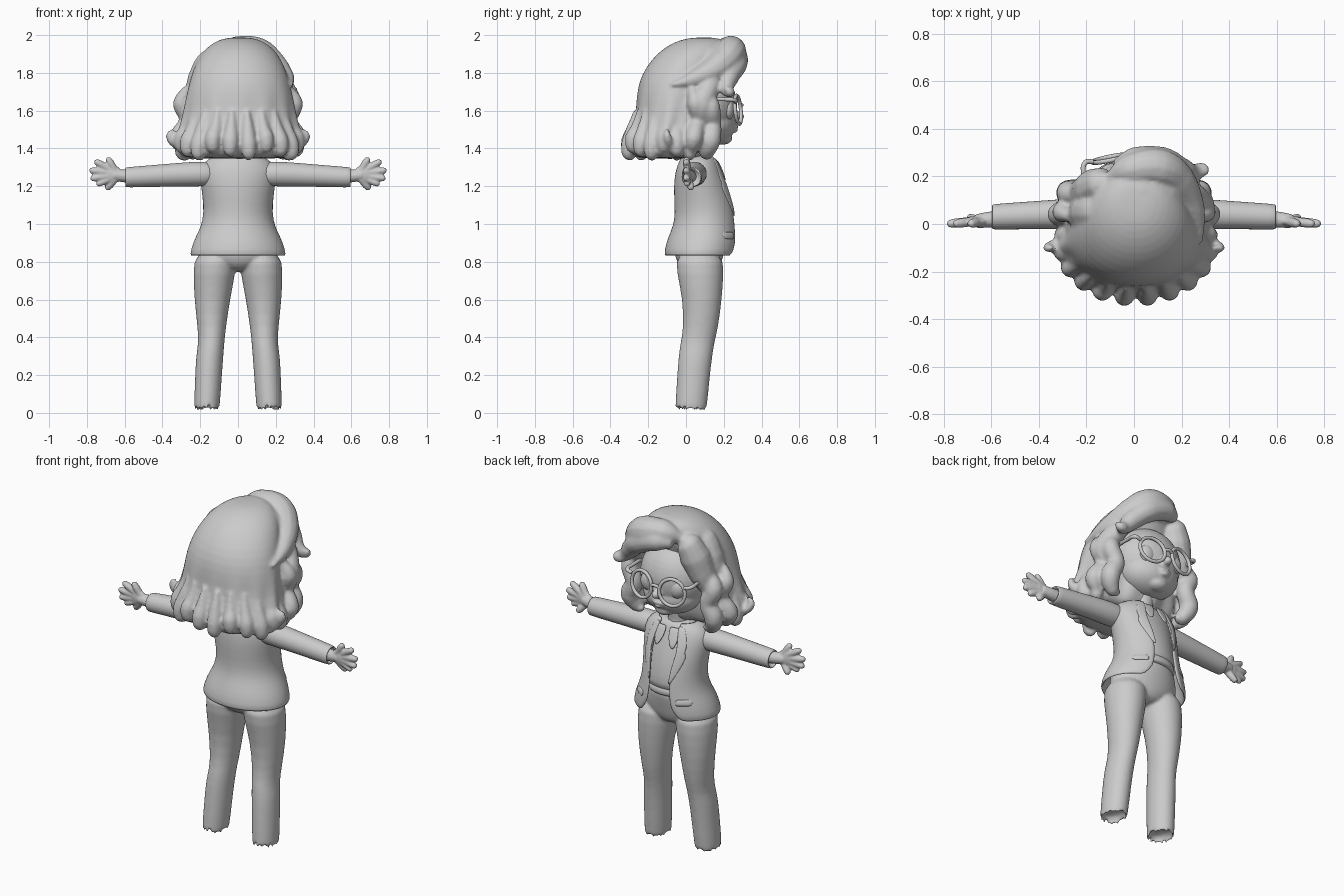
import bpy, bmesh, math
from mathutils import Vector

cube = bpy.data.objects.get("Cube")
if cube:
    bpy.data.objects.remove(cube, do_unlink=True)

grey = bpy.data.materials.new("plain grey")
grey.use_nodes = True
COLOR = (0.6, 0.6, 0.6, 1)
grey.diffuse_color = COLOR
grey.node_tree.nodes["Principled BSDF"].inputs["Base Color"].default_value = COLOR


def add(name, me):
    ob = bpy.data.objects.new(name, me)
    bpy.context.collection.objects.link(ob)
    return ob


def finish(ob, subsurf=0, thick=0):
    ob.data.materials.clear()
    ob.data.materials.append(grey)
    if thick:
        m = ob.modifiers.new("thickness", "SOLIDIFY")
        m.thickness, m.offset = thick, 0
    if subsurf:
        m = ob.modifiers.new("smooth", "SUBSURF")
        m.levels = m.render_levels = subsurf
    for p in ob.data.polygons:
        p.use_smooth = True
    return ob


def skin(name, rings, closed=True, subsurf=1, thick=0):
    """Bridge a stack of equal point rings into one surface."""
    bm = bmesh.new()
    rows = [[bm.verts.new(p) for p in r] for r in rings]
    n = len(rows[0])
    for a, b in zip(rows, rows[1:]):
        for i in range(n if closed else n - 1):
            j = (i + 1) % n
            bm.faces.new((a[i], a[j], b[j], b[i]))
    if closed:
        bm.faces.new(rows[0][::-1])
        bm.faces.new(rows[-1])
    bmesh.ops.recalc_face_normals(bm, faces=bm.faces)
    me = bpy.data.meshes.new(name)
    bm.to_mesh(me)
    bm.free()
    return finish(add(name, me), subsurf, thick)


def ring(z, cx, cy, rx, ry, n=24):
    return [(cx + rx * math.sin(math.tau * i / n), cy + ry * math.cos(math.tau * i / n), z)
            for i in range(n)]


def tube(name, pts, radii):
    """Smooth tapered sweep through a few points."""
    cu = bpy.data.curves.new(name, "CURVE")
    cu.dimensions, cu.bevel_depth, cu.bevel_resolution = "3D", 1, 4
    cu.resolution_u, cu.use_fill_caps = 8, True
    sp = cu.splines.new("BEZIER")
    sp.bezier_points.add(len(pts) - 1)
    for bp, p, r in zip(sp.bezier_points, pts, radii):
        bp.co, bp.radius = p, r
        bp.handle_left_type = bp.handle_right_type = "AUTO"
    tmp = add(name, cu)
    me = bpy.data.meshes.new_from_object(tmp.evaluated_get(bpy.context.evaluated_depsgraph_get()))
    bpy.data.objects.remove(tmp)
    return finish(add(name, me))


def ball(name, loc, scale):
    bpy.ops.mesh.primitive_uv_sphere_add(segments=32, ring_count=20, radius=1, location=loc)
    ob = bpy.context.object
    ob.name, ob.scale = name, scale
    return finish(ob)


def fuse(name, parts, voxel, smooth):
    """Melt overlapping solids into one soft surface."""
    deps = bpy.context.evaluated_depsgraph_get()
    bm = bmesh.new()
    for ob in parts:
        me = bpy.data.meshes.new_from_object(ob.evaluated_get(deps))
        me.transform(ob.matrix_world)
        bm.from_mesh(me)
    for ob in parts:
        bpy.data.objects.remove(ob)
    me = bpy.data.meshes.new(name)
    bm.to_mesh(me)
    bm.free()
    ob = finish(add(name, me))
    m = ob.modifiers.new("melt", "REMESH")
    m.mode, m.voxel_size, m.use_smooth_shade = "VOXEL", voxel, True
    m = ob.modifiers.new("soften", "SMOOTH")
    m.factor, m.iterations = .5, smooth


def look(table, z):
    """Linear lookup of profile values at a height."""
    for a, b in zip(table, table[1:]):
        if z <= b[0]:
            t = max(0, (z - a[0]) / (b[0] - a[0]))
            return [p + (q - p) * t for p, q in zip(a[1:], b[1:])]
    return table[-1][1:]


# Trousers: two open-ended legs melted into the hips
LEG = [(.006, .166, .025, .069, .085), (.2, .156, .04, .071, .087), (.3, .15, .05, .073, .09),
       (.37, .141, .06, .069, .09), (.44, .139, .077, .074, .092), (.6, .137, .087, .095, .104),
       (.74, .125, .075, .113, .125), (.86, .118, .07, .114, .13)]
trousers = []
for s in (1, -1):
    inner = [ring(z, s * .165, .025, .059, .075) for z in (.07, .01)]
    trousers.append(skin("leg", inner + [ring(z, s * cx, cy, rx, ry) for z, cx, cy, rx, ry in LEG]))
trousers.append(skin("hips", [ring(.745, 0, .075, .05, .075), ring(.79, 0, .07, .17, .12),
                              ring(.85, 0, .07, .22, .133), ring(.93, 0, .08, .19, .142),
                              ring(1.0, 0, .09, .16, .138)]))
fuse("trousers", trousers, .009, 4)
skin("waistband", [ring(z, 0, .09, r, r - .02) for z, r in ((.95, .165), (.955, .172), (.995, .168), (1.0, .16))])

# Jacket: an open-fronted shell with lapels and pockets
JACKET = [(.83, .25, .078, .188), (.9, .232, .086, .184), (.96, .2, .097, .169), (1.02, .178, .105, .157),
          (1.1, .174, .1, .152), (1.2, .188, .082, .14), (1.28, .198, .07, .118),
          (1.33, .17, .068, .098), (1.36, .11, .07, .08)]
GAP = [(.83, .13), (.86, .095), (.9, .075), (1.05, .06), (1.2, .08), (1.3, .07), (1.36, .06)]


def front_y(x, z):
    rx, cy, ry = look(JACKET, z)
    return cy + ry * math.sqrt(max(0, 1 - (x / rx) ** 2))


def strip(name, rows, lift):
    rings = []
    for z, x0, x1 in rows:
        xs = [x0 + (x1 - x0) * i / 4 for i in range(5)]
        rings.append([(x, front_y(x, z) + lift, z) for x in xs])
    skin(name, rings, closed=False, thick=.01)


rings = []
for z, rx, cy, ry in JACKET:
    g = math.asin(look(GAP, z)[0] / rx)
    angles = [g + (math.tau - 2 * g) * i / 35 for i in range(36)]
    rings.append([(rx * math.sin(a), cy + ry * math.cos(a), z) for a in angles])
skin("jacket", rings, closed=False, thick=.016)
skin("shirt", [ring(z, 0, cy - .004, rx * .92, ry * .87) for z, rx, cy, ry in JACKET[2:]])
for s, word in ((1, "left"), (-1, "right")):
    strip(word + "_lapel", [(1.04, s * .06, s * .07), (1.12, s * .066, s * .11), (1.2, s * .08, s * .14),
                            (1.215, s * .08, s * .12), (1.24, s * .08, s * .132), (1.3, s * .07, s * .12),
                            (1.35, s * .06, s * .09)], .008)
    strip(word + "_pocket_flap", [(.92, s * .105, s * .185), (.96, s * .105, s * .178)], .01)
    strip(word + "_shirt_collar", [(1.23, s * .045, s * .06), (1.28, s * .012, s * .08),
                                   (1.34, s * .01, s * .07)], .004)

# Arms with sleeves and spread hands
for s, word in ((1, "left"), (-1, "right")):
    sleeve = []
    for x, z, y, r in ((.1, 1.26, .05, .055), (.18, 1.266, .045, .069), (.3, 1.262, .042, .064),
                       (.45, 1.254, .036, .059), (.59, 1.247, .03, .055), (.597, 1.247, .03, .052),
                       (.597, 1.247, .03, .042), (.57, 1.247, .03, .04)):
        sleeve.append([(s * x, y + q[0] * r, z + q[1] * r) for q in ring(0, 0, 0, 1, 1, 16)])
    skin(word + "_sleeve", sleeve)
    hand = [tube("wrist", [(s * .55, .022, 1.25), (s * .61, .018, 1.255), (s * .66, .012, 1.26)], (.036, .034, .03)),
            ball("palm", (s * .668, .01, 1.263), (.055, .023, .05))]
    for bx, bz, x, z, y, r in ((.68, 1.288, .76, 1.335, 0, .02), (.69, 1.272, .788, 1.285, 0, .02),
                               (.69, 1.253, .782, 1.24, 0, .02), (.68, 1.238, .75, 1.208, .004, .018),
                               (.65, 1.28, .692, 1.352, 0, .02), (.65, 1.24, .698, 1.182, .03, .02)):
        base, tip = Vector((s * bx, .01, bz)), Vector((s * x, y, z))
        hand.append(tube("finger", [base, base.lerp(tip, .6), base.lerp(tip, .9), tip], (r, r, r * .8, .004)))
    fuse(word + "_hand", hand, .005, 4)

# Head and face
tube("neck", [(0, .07, 1.28), (0, .07, 1.36), (0, .08, 1.47)], (.07, .058, .06))
face = [ball("skull", (0, .085, 1.63), (.205, .185, .2)), ball("jaw", (0, .125, 1.53), (.17, .138, .115)),
        ball("chin", (0, .195, 1.455), (.06, .05, .035)), ball("nose", (0, .275, 1.57), (.026, .034, .025)),
        ball("upper_lip", (0, .256, 1.515), (.04, .022, .012)), ball("lower_lip", (0, .252, 1.495), (.03, .024, .012))]
fuse("head", face, .008, 4)

# Round glasses
for s, word in ((1, "left"), (-1, "right")):
    bpy.ops.mesh.primitive_torus_add(major_radius=.076, minor_radius=.01, major_segments=40, minor_segments=10,
                                     location=(s * .1, .275, 1.605), rotation=(math.pi / 2 + .1, 0, -s * .2))
    bpy.context.object.name = word + "_glasses_rim"
    finish(bpy.context.object)
    ball(word + "_eye", (s * .09, .22, 1.605), (.05, .035, .055))
    tube(word + "_glasses_temple", [(s * .172, .262, 1.645), (s * .205, .258, 1.655), (s * .212, .2, 1.66),
                                    (s * .21, .05, 1.66)], (.01, .011, .01, .01))
tube("glasses_bridge", [(-.028, .288, 1.62), (0, .296, 1.63), (.028, .288, 1.62)], (.009,) * 3)

# Main hair volume, rippling towards its hem
HAIR = [(1.345, .25, -.23, .06), (1.36, .305, -.285, .1), (1.42, .33, -.312, .13), (1.49, .318, -.295, .14),
        (1.57, .298, -.265, .14), (1.66, .285, -.262, .15), (1.75, .265, -.25, .16), (1.83, .24, -.212, .19),
        (1.9, .203, -.155, .22), (1.945, .16, -.095, .22), (1.975, .11, -.03, .2), (1.988, .05, .04, .15)]
rings = []
for z, rx, y0, y1 in HAIR:
    wave = max(0, min(1, (1.7 - z) / .25))
    pts = []
    for i in range(96):
        a = math.tau * i / 96
        k = 1 + wave * (.035 * math.cos(13 * a + 6 * z) + .02 * math.cos(7 * a))
        pts.append((.008 + rx * k * math.sin(a), (y0 + y1) / 2 + (y1 - y0) / 2 * k * math.cos(a), z))
    rings.append(pts)
hair = [skin("hair_shell", rings)]

# Curled ends round the hem
for i in range(14):
    a = math.radians(62 + 236 * i / 13)
    dx, dy = math.sin(a), math.cos(a)
    low = 1.34 + .018 * (i % 3)
    path = [(.008 + dx * r, -.085 + dy * r * .72, z) for r, z in
            ((.255, 1.6), (.28, 1.5), (.305, low + .08), (.305, low + .03), (.27, low + .005))]
    hair.append(tube("hem_curl", path, (.012, .034, .043, .036, .012)))

# Swept fringe, side locks and loose curls
LOCKS = [
    ([(-.1, .19, 1.9), (-.02, .225, 1.922), (.1, .235, 1.905), (.18, .18, 1.84), (.25, .06, 1.775),
      (.285, -.08, 1.735)], (.03, .07, .085, .08, .05, .006)),
    ([(-.08, .24, 1.88), (0, .265, 1.885), (.12, .26, 1.845), (.2, .225, 1.775), (.255, .215, 1.715),
      (.29, .23, 1.7), (.3, .21, 1.725)], (.03, .058, .065, .055, .038, .028, .01)),
    ([(-.06, .12, 1.92), (.02, .14, 1.92), (.12, .12, 1.875), (.2, .03, 1.78)], (.03, .07, .075, .04)),
    ([(-.1, .18, 1.905), (-.13, .17, 1.87), (-.165, .15, 1.79), (-.2, .13, 1.69), (-.24, .11, 1.6),
      (-.25, .1, 1.5)], (.03, .07, .085, .075, .055, .02)),
    ([(-.1, .06, 1.9), (-.15, .05, 1.85), (-.19, .05, 1.76), (-.23, .04, 1.66)], (.05, .075, .08, .06)),
    ([(.18, .15, 1.81), (.24, .12, 1.72), (.28, .08, 1.62), (.26, .1, 1.53)], (.05, .06, .06, .03)),
]
for s in (1, -1):
    LOCKS.append(([(s * .23, .12, 1.7), (s * .275, .13, 1.62), (s * .245, .14, 1.53), (s * .275, .13, 1.44),
                   (s * .235, .11, 1.375), (s * .2, .12, 1.365)], (.03, .052, .048, .054, .04, .012)))
    LOCKS.append(([(s * .27, .03, 1.72), (s * .3, .05, 1.64), (s * .27, .06, 1.55), (s * .315, .04, 1.45),
                   (s * .28, .03, 1.37)], (.02, .045, .042, .05, .02)))
    LOCKS.append(([(s * .29, -.08, 1.42), (s * .335, -.09, 1.43), (s * .362, -.1, 1.47), (s * .34, -.1, 1.5)],
                  (.03, .026, .02, .008)))
hair += [tube("lock", pts, radii) for pts, radii in LOCKS]
fuse("hair", hair, .01, 4)
